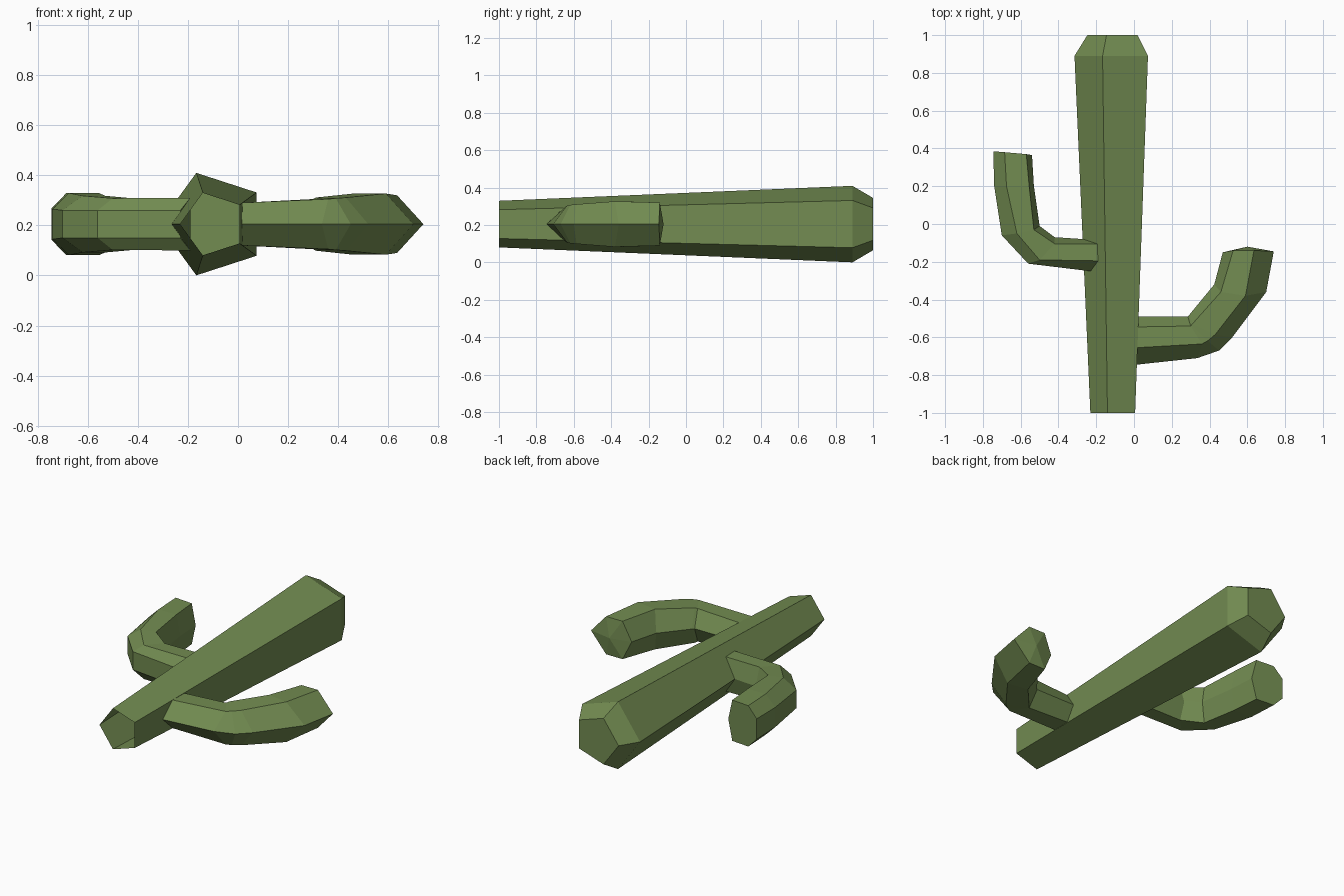
import bpy, bmesh, math

if "Cube" in bpy.data.objects:
    bpy.data.objects.remove(bpy.data.objects["Cube"])

MID = 0.205  # height of the axis the whole plant is symmetric about

green = bpy.data.materials.new("cactus green")
green.diffuse_color = (0.17, 0.262, 0.083, 1)
green.use_nodes = True
green.node_tree.nodes["Principled BSDF"].inputs["Base Color"].default_value = green.diffuse_color


def loft(name, rings, cap_start=True, tip=None):
    """Skin a list of vertex rings; the far end is a flat cap or a fan to a tip."""
    bm = bmesh.new()
    vs = [[bm.verts.new(p) for p in r] for r in rings]
    n = len(vs[0])
    for a, b in zip(vs, vs[1:]):
        for i in range(n):
            j = (i + 1) % n
            bm.faces.new((a[i], a[j], b[j], b[i]))
    if cap_start:
        bm.faces.new(vs[0][::-1])
    if tip:
        t = bm.verts.new(tip)
        for i in range(n):
            bm.faces.new((vs[-1][i], vs[-1][(i + 1) % n], t))
    else:
        bm.faces.new(vs[-1])
    bmesh.ops.remove_doubles(bm, verts=bm.verts, dist=0.0005)
    bmesh.ops.recalc_face_normals(bm, faces=bm.faces)
    me = bpy.data.meshes.new(name)
    bm.to_mesh(me)
    bm.free()
    me.materials.append(green)
    ob = bpy.data.objects.new(name, me)
    bpy.context.collection.objects.link(ob)
    return ob


def arm_ring(inner, ridge_in, ridge_out, outer, h, h_outer=0.0):
    """Arm section: inner edge, two ridges above and below, outer edge."""
    half = [(outer, h_outer), (ridge_out, h), (ridge_in, h)]
    up = [(*p, MID + z) for p, z in half]
    down = [(*p, MID - z) for p, z in reversed(half)]
    if h_outer == 0:
        down.pop()
    return up + [(*inner, MID)] + down


# Trunk: tapered pentagon with a chamfered top and an open base
def pentagon(y, r):
    return [(-0.1 + r * math.cos(math.radians(180 + 72 * k)), y,
             MID + r * math.sin(math.radians(180 + 72 * k))) for k in range(5)]


loft("trunk", [pentagon(-1, 0.131), pentagon(0.89, 0.215), pentagon(1, 0.147)],
     cap_start=False)

# Right arm: sharp outer edge, blunt pointed tip
loft("right_arm", [
    arm_ring((.01, -.49), (.01, -.545), (.01, -.655), (.01, -.745), .085),
    arm_ring((.285, -.49), (.30, -.54), (.36, -.635), (.335, -.71), .10),
    arm_ring((.29, -.484), (.305, -.534), (.39, -.618), (.45, -.67), .103),
    arm_ring((.295, -.478), (.31, -.528), (.43, -.585), (.52, -.60), .106),
    arm_ring((.425, -.32), (.46, -.36), (.59, -.38), (.70, -.36), .122),
    arm_ring((.47, -.15), (.525, -.14), (.635, -.14), (.74, -.145), .115),
], tip=(.60, -.12, MID))

# Left arm: flat outer side, flat end
loft("left_arm", [
    arm_ring((-.19, -.085), (-.19, -.105), (-.19, -.195), (-.23, -.25), .105, .055),
    arm_ring((-.42, -.07), (-.42, -.105), (-.50, -.19), (-.56, -.21), .103, .055),
    arm_ring((-.50, -.01), (-.53, -.03), (-.62, -.05), (-.70, -.06), .113, .055),
    arm_ring((-.53, .20), (-.555, .20), (-.675, .20), (-.74, .20), .124, .06),
    arm_ring((-.54, .365), (-.57, .37), (-.685, .38), (-.745, .385), .124, .062),
])
